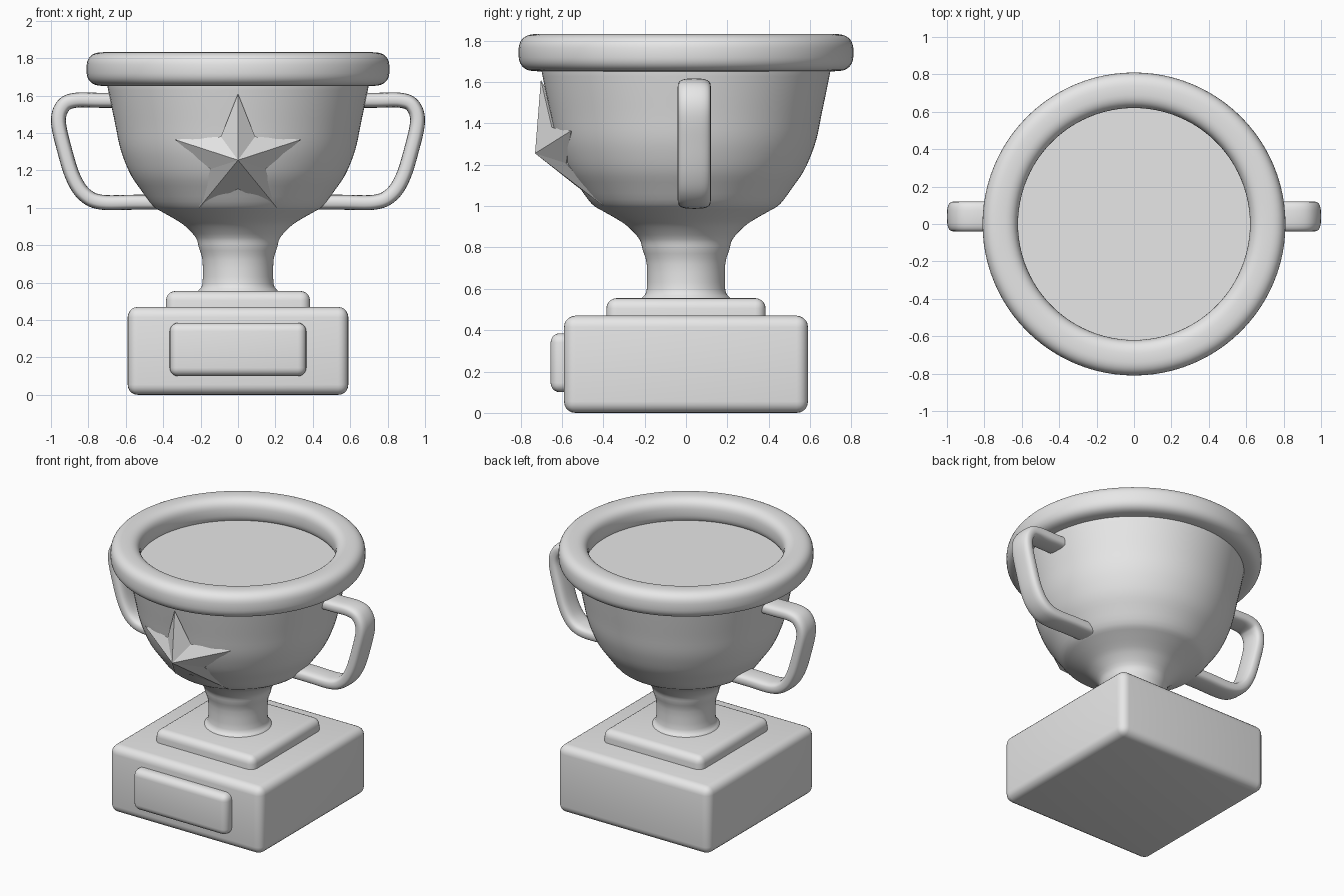
import bpy, bmesh
from math import sin, cos, pi, sqrt, copysign
from mathutils import Vector

cube = bpy.data.objects.get("Cube")
if cube:
    bpy.data.objects.remove(cube, do_unlink=True)

grey = bpy.data.materials.new("plain grey")
grey.use_nodes = True
GREY = (0.8, 0.8, 0.8, 1)
grey.diffuse_color = GREY
grey.node_tree.nodes["Principled BSDF"].inputs["Base Color"].default_value = GREY


def finish(name, bm, smooth=35):
    """Turn a bmesh into a named object with the grey material."""
    bmesh.ops.recalc_face_normals(bm, faces=bm.faces)
    mesh = bpy.data.meshes.new(name)
    bm.to_mesh(mesh)
    bm.free()
    mesh.materials.append(grey)
    obj = bpy.data.objects.new(name, mesh)
    bpy.context.collection.objects.link(obj)
    bpy.ops.object.select_all(action='DESELECT')
    obj.select_set(True)
    bpy.context.view_layer.objects.active = obj
    if smooth:
        bpy.ops.object.shade_smooth_by_angle(angle=smooth * pi / 180)
    return obj


def block(name, low, high, bevel, keep_edge=lambda e: True):
    """Box between two corners with rounded edges."""
    low, high = Vector(low), Vector(high)
    bm = bmesh.new()
    bmesh.ops.create_cube(bm, size=1)
    bmesh.ops.scale(bm, vec=high - low, verts=bm.verts)
    bmesh.ops.translate(bm, vec=(low + high) / 2, verts=bm.verts)
    edges = [e for e in bm.edges if keep_edge(e)]
    bmesh.ops.bevel(bm, geom=edges, offset=bevel, segments=5, profile=0.5, affect='EDGES')
    return finish(name, bm)


def lathe(name, profile, closed=False, steps=96):
    """Spin a radius/height profile about the vertical axis."""
    bm = bmesh.new()
    verts = [bm.verts.new((r, 0, z)) for r, z in profile]
    edges = [bm.edges.new(pair) for pair in zip(verts, verts[1:])]
    if closed:
        edges.append(bm.edges.new((verts[-1], verts[0])))
    bmesh.ops.spin(bm, geom=verts + edges, cent=(0, 0, 0), axis=(0, 0, 1),
                   angle=2 * pi, steps=steps)
    bmesh.ops.remove_doubles(bm, verts=bm.verts, dist=0.0005)
    return finish(name, bm)


def smooth_path(points, steps=6):
    """Catmull-Rom curve through the given 2D points."""
    pts = [Vector(p) for p in points]
    pts = [2 * pts[0] - pts[1]] + pts + [2 * pts[-1] - pts[-2]]
    out = []
    for a, b, c, d in zip(pts, pts[1:], pts[2:], pts[3:]):
        for i in range(steps):
            t = i / steps
            out.append(0.5 * (2 * b + (c - a) * t + (2 * a - 5 * b + 4 * c - d) * t * t
                              + (3 * b - a - 3 * c + d) * t ** 3))
    return out + [pts[-2]]


def rounded(count, half_w, half_h, power):
    """Superellipse outline."""
    def p(v):
        return copysign(abs(v) ** (2 / power), v)
    angles = [2 * pi * i / count for i in range(count)]
    return [(half_w * p(cos(a)), half_h * p(sin(a))) for a in angles]


# Square foot, upper step and front plaque
block("base", (-0.59, -0.59, 0), (0.59, 0.59, 0.47), 0.055)
block("upper_step", (-0.385, -0.385, 0.44), (0.385, 0.385, 0.555), 0.05,
      lambda e: max(v.co.z for v in e.verts) > 0.5)
block("plaque", (-0.365, -0.655, 0.1), (0.365, -0.54, 0.385), 0.045)

# Stem and bowl
bowl = [(0.28, 0.9), (0.33, 0.935), (0.4, 0.975), (0.455, 1.01), (0.515, 1.09), (0.57, 1.17),
        (0.61, 1.26), (0.635, 1.34), (0.655, 1.44), (0.68, 1.56), (0.7, 1.66)]
stem = [(0.225, 0.54), (0.21, 0.56), (0.19, 0.595), (0.19, 0.72), (0.21, 0.79), (0.225, 0.84)]
lathe("bowl_and_stem", smooth_path(stem + bowl, 3) + [Vector((0.7, 1.68))])

# Flat filling inside the mouth
lathe("bowl_filling", [(0.0, 1.68), (0.71, 1.68)])

# Rounded rim
lathe("rim", [(0.715 + x, 1.742 + z) for x, z in rounded(40, 0.095, 0.09, 2.7)], closed=True)

# Handles: a flattened bar swept along a curve, mirrored
path = smooth_path([(0.6, 1.575), (0.74, 1.575), (0.87, 1.575), (0.935, 1.545), (0.96, 1.46),
                    (0.925, 1.3), (0.88, 1.16), (0.82, 1.07), (0.73, 1.03), (0.55, 1.03),
                    (0.37, 1.03)])
section = rounded(24, 0.08, 0.04, 3)
bm = bmesh.new()
rings = []
for i, p in enumerate(path):
    tangent = (path[min(i + 1, len(path) - 1)] - path[max(i - 1, 0)]).normalized()
    side = Vector((-tangent.y, tangent.x))
    rings.append([bm.verts.new((p.x + side.x * t, 0.04 + w, p.y + side.y * t))
                  for w, t in section])
for a, b in zip(rings, rings[1:]):
    for j in range(len(a)):
        bm.faces.new((a[j - 1], a[j], b[j], b[j - 1]))
bm.faces.new(rings[0])
bm.faces.new(rings[-1])
handles = finish("handles", bm, 45)
handles.modifiers.new("Mirror", 'MIRROR')


# Faceted star whose outline hugs the bowl
def bowl_radius(z):
    for (r0, z0), (r1, z1) in zip(bowl, bowl[1:]):
        if z0 <= z <= z1:
            return r0 + (r1 - r0) * (z - z0) / (z1 - z0)
    return bowl[-1][0]


bm = bmesh.new()
front = bm.verts.new((0, -0.73, 1.255))
back = bm.verts.new((0, -0.5, 1.255))
outline = []
for i in range(10):
    radius = 0.155 if i % 2 else 0.355
    x, z = radius * sin(i * pi / 5), 1.255 + radius * cos(i * pi / 5)
    z = max(z, 1.0)
    outline.append(bm.verts.new((x, -sqrt(bowl_radius(z) ** 2 - x * x) - 0.012, z)))
for i in range(10):
    bm.faces.new((front, outline[i - 1], outline[i]))
    bm.faces.new((back, outline[i], outline[i - 1]))
finish("star", bm, 0)
